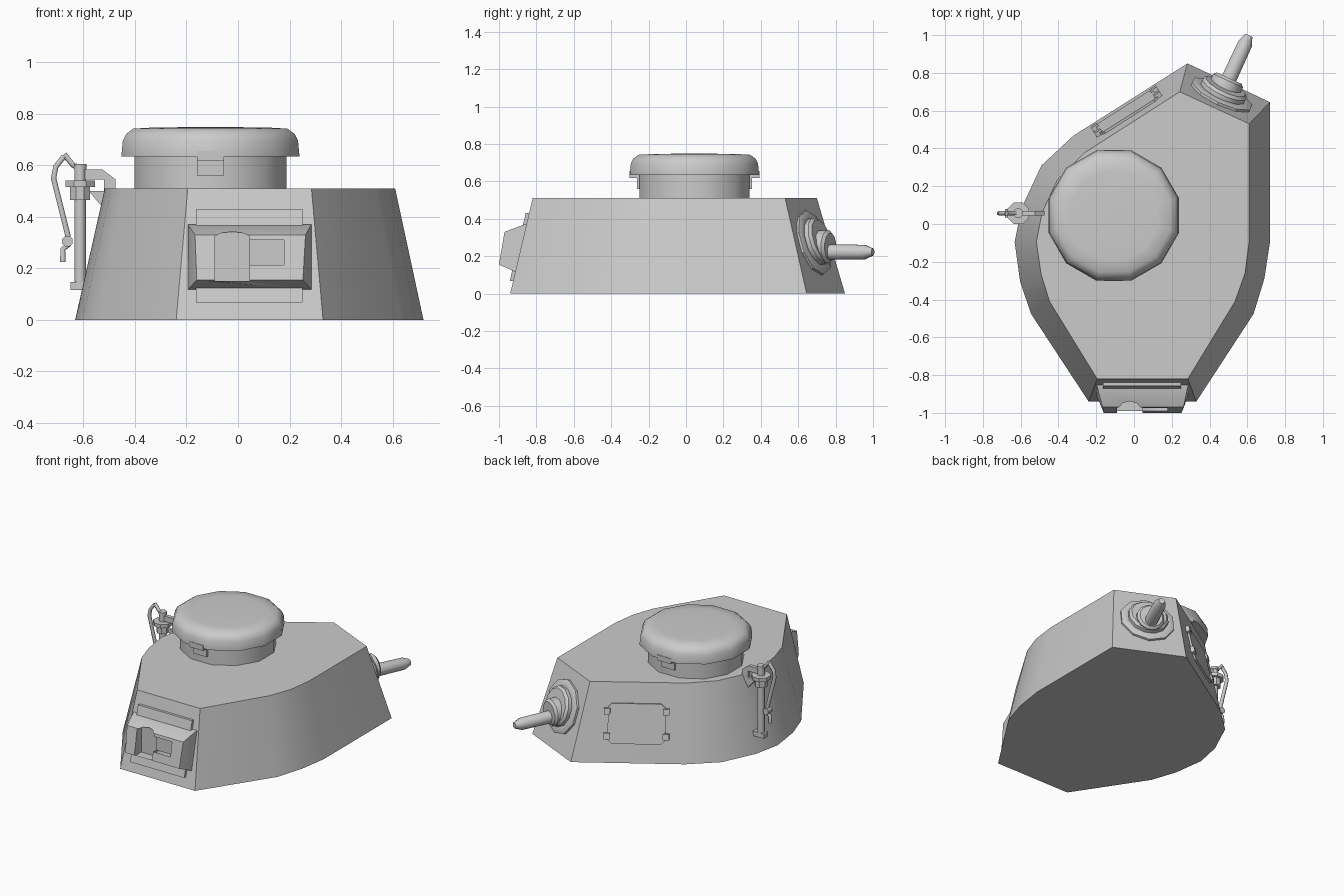
import bpy, bmesh
from math import pi, cos, sin, radians
from mathutils import Vector, Matrix

if "Cube" in bpy.data.objects:
    bpy.data.objects.remove(bpy.data.objects["Cube"])


def loft(name, rings, mat=Matrix(), angle=25):
    """Closed solid through rings of equal point count."""
    bm = bmesh.new()
    loops = [[bm.verts.new(mat @ Vector(p)) for p in r] for r in rings]
    for a, b in zip(loops, loops[1:]):
        for i in range(len(a)):
            j = (i + 1) % len(a)
            bm.faces.new((a[i], a[j], b[j], b[i]))
    bm.faces.new(loops[0])
    bm.faces.new(loops[-1])
    bmesh.ops.recalc_face_normals(bm, faces=bm.faces)
    me = bpy.data.meshes.new(name)
    bm.to_mesh(me)
    bm.free()
    ob = bpy.data.objects.new(name, me)
    bpy.context.collection.objects.link(ob)
    bpy.ops.object.select_all(action='DESELECT')
    ob.select_set(True)
    bpy.context.view_layer.objects.active = ob
    bpy.ops.object.shade_smooth_by_angle(angle=radians(angle))
    return ob


def lathe(name, profile, mat, n=12, angle=35):
    """Revolve (radius, height) points about local z."""
    return loft(name, [[(r * cos((k + .5) * 2 * pi / n), r * sin((k + .5) * 2 * pi / n), h)
                        for k in range(n)] for r, h in profile], mat, angle)


def box(name, x0, x1, y0, y1, z0, z1, mat=Matrix()):
    return loft(name, [[(x0, y0, z), (x1, y0, z), (x1, y1, z), (x0, y1, z)] for z in (z0, z1)], mat)


def prism_y(name, pts, y0, y1):
    """Extrude an x-z outline along y."""
    return loft(name, [[(x, y, z) for x, z in pts] for y in (y0, y1)])


def at(x, y, z):
    return Matrix.Translation((x, y, z))


# Hull: faceted outline tapering towards the roof
H = .51
base = [(-.24, -.94), (.33, -.94), (.633, -.476), (.69, -.29), (.72, -.095), (.72, .645), (.283, .85),
        (-.32, .468), (-.49, .31), (-.595, .085), (-.632, -.095), (-.603, -.305), (-.545, -.476)]
roof = [(-.195, -.82), (.285, -.82), (.535, -.41), (.588, -.26), (.61, -.09), (.61, .53), (.242, .70),
        (-.265, .375), (-.405, .235), (-.487, .06), (-.517, -.095), (-.492, -.265), (-.447, -.41)]
loft("turret_hull", [[(x, y, 0) for x, y in base], [(x, y, H) for x, y in roof]])


def wall_frame(i, t, z):
    """Matrix on hull wall i: x along the wall, y up the slope, z outward."""
    b0, b1 = (Vector((*base[k], 0)) for k in (i, i + 1))
    t0, t1 = (Vector((*roof[k], H)) for k in (i, i + 1))
    u = (b1 - b0).normalized()
    n = u.cross((t0 + t1) - (b0 + b1)).normalized()
    v = n.cross(u)
    m = Matrix((u, v, n)).transposed().to_4x4()
    m.translation = b0.lerp(b1, t).lerp(t0.lerp(t1, t), z / H)
    return m


# Cupola with overhanging domed lid and vision blocks front and back
CX, CY = -.107, .045
lathe("cupola_base", [(.305, .50), (.305, .66)], at(CX, CY, 0))
lathe("cupola_lid", [(.30, .634), (.357, .634), (.357, .645), (.352, .695), (.338, .722), (.31, .742),
                     (.24, .746), (.1, .748)], at(CX, CY, 0), angle=50)
for name, s in (("front", -1), ("back", 1)):
    ya, yb = sorted((CY + s * .25, CY + s * .308))
    box("cupola_vision_block_" + name, CX - .052, CX + .052, ya, yb, .56, .637)
    ya, yb = sorted((CY + s * .30, CY + s * .347))
    box("cupola_vision_hood_" + name, CX - .052, CX + .052, ya, yb, .618, .655)

# Gun mount on the rear right wall
m = wall_frame(5, .5, .27)
lathe("mount_ring", [(.178, -.01), (.178, .014), (.16, .022), (.14, .022)], m, 10)
lathe("mount_dish", [(.13, 0), (.13, .045), (.115, .06), (.08, .06)], m, 12)
aim = Vector((.42, .906, 0)).normalized()
g = aim.to_track_quat('Z', 'Y').to_matrix().to_4x4()
g.translation = (.46, .677, .25)
lathe("gun_hub", [(.09, 0), (.09, .09), (.075, .105), (.05, .105)], g, 12)
g.translation = (.46, .677, .222)
lathe("gun_barrel", [(.043, 0), (.04, .305), (.02, .355)], g, 12)

# Access hatch on the rear left wall
m = wall_frame(6, .535, .25)
w, h, c = .18, .13, .025
outline = [(-w + c, -h), (w - c, -h), (w, -h + c), (w, h - c), (w - c, h), (-w + c, h), (-w, h - c), (-w, -h + c)]
loft("side_hatch", [[(x, y, z) for x, y in outline] for z in (-.01, .012)], m)
for sx in (-1, 1):
    for sy in (-1, 1):
        box("hatch_hinge", sx * .185 - .02, sx * .185 + .02, sy * .08 - .02, sy * .08 + .02, -.01, .024, m)

# Front visor: backing plate, tapered housing and stepped opening
def plate_y(z):
    return -.94 + .12 * z / H


loft("visor_plate", [[(x, plate_y(z) + d, z) for x, z in ((-.163, .068), (.25, .068), (.25, .43), (-.163, .43))]
                     for d in (.01, -.018)])
visor = loft("visor_housing", [
    [(-.195, -.88, .117), (.285, -.88, .117), (.285, -.82, .37), (-.195, -.82, .37)],
    [(-.195, -.915, .117), (.285, -.915, .117), (.285, -.863, .37), (-.195, -.863, .37)],
    [(-.16, -1, .155), (.252, -1, .155), (.262, -.97, .33), (-.167, -.97, .33)]])
arch = [(-.09, .15), (.045, .15), (.045, .325), (.015, .338), (-.022, .342), (-.06, .338), (-.09, .325)]
slot = [(.03, .212), (.178, .212), (.178, .31), (.03, .31)]
for pts, depth in ((arch, -.925), (slot, -.955)):
    cutter = prism_y("visor_cutter", pts, -1.1, depth)
    cutter.hide_render = True
    mod = visor.modifiers.new("opening", 'BOOLEAN')
    mod.operation, mod.solver, mod.object = 'DIFFERENCE', 'EXACT', cutter
    bpy.context.view_layer.objects.active = visor
    bpy.ops.object.modifier_apply(modifier=mod.name)
    bpy.data.objects.remove(cutter)

# Post on the left wall with collars, arm and foot
PX, PY = -.613, .057
lathe("post", [(.023, .12), (.023, .605)], at(PX, PY, 0))
lathe("post_cap", [(.026, .585), (.026, .605)], at(PX, PY, 0))
lathe("post_collar", [(.042, .465), (.042, .52)], at(PX, PY, 0), 8)
lathe("post_flange", [(.062, .515), (.062, .54)], at(PX, PY, 0), 8)
box("post_foot", -.65, -.56, PY - .022, PY + .022, .115, .147)
prism_y("post_arm", [(-.60, .545), (-.52, .545), (-.52, .50), (-.475, .50), (-.475, .545), (-.525, .583),
                     (-.60, .583)], PY - .013, PY + .013)
prism_y("post_gusset", [(-.60, .50), (-.48, .50), (-.52, .43), (-.575, .495)], PY - .01, PY + .01)

# Bent clamp handle hanging beside the post
path = [(-.675, .635), (-.707, .595), (-.716, .55), (-.66, .325), (-.657, .292), (-.68, .274), (-.68, .225)]
cu = bpy.data.curves.new("clamp_handle", 'CURVE')
cu.dimensions = '3D'
cu.bevel_depth, cu.bevel_resolution, cu.use_fill_caps = .012, 1, True
for pts in (path, [(-.675, .643), (-.64, .60), (-.61, .59)]):
    sp = cu.splines.new('POLY')
    sp.points.add(len(pts) - 1)
    for p, (x, z) in zip(sp.points, pts):
        p.co = (x, PY, z, 1)
bpy.context.collection.objects.link(bpy.data.objects.new("clamp_handle", cu))
knob = Matrix.Translation((-.662, PY - .022, .305)) @ Matrix.Rotation(-pi / 2, 4, 'X')
lathe("handle_knob", [(.022, 0), (.022, .044)], knob, 8)
